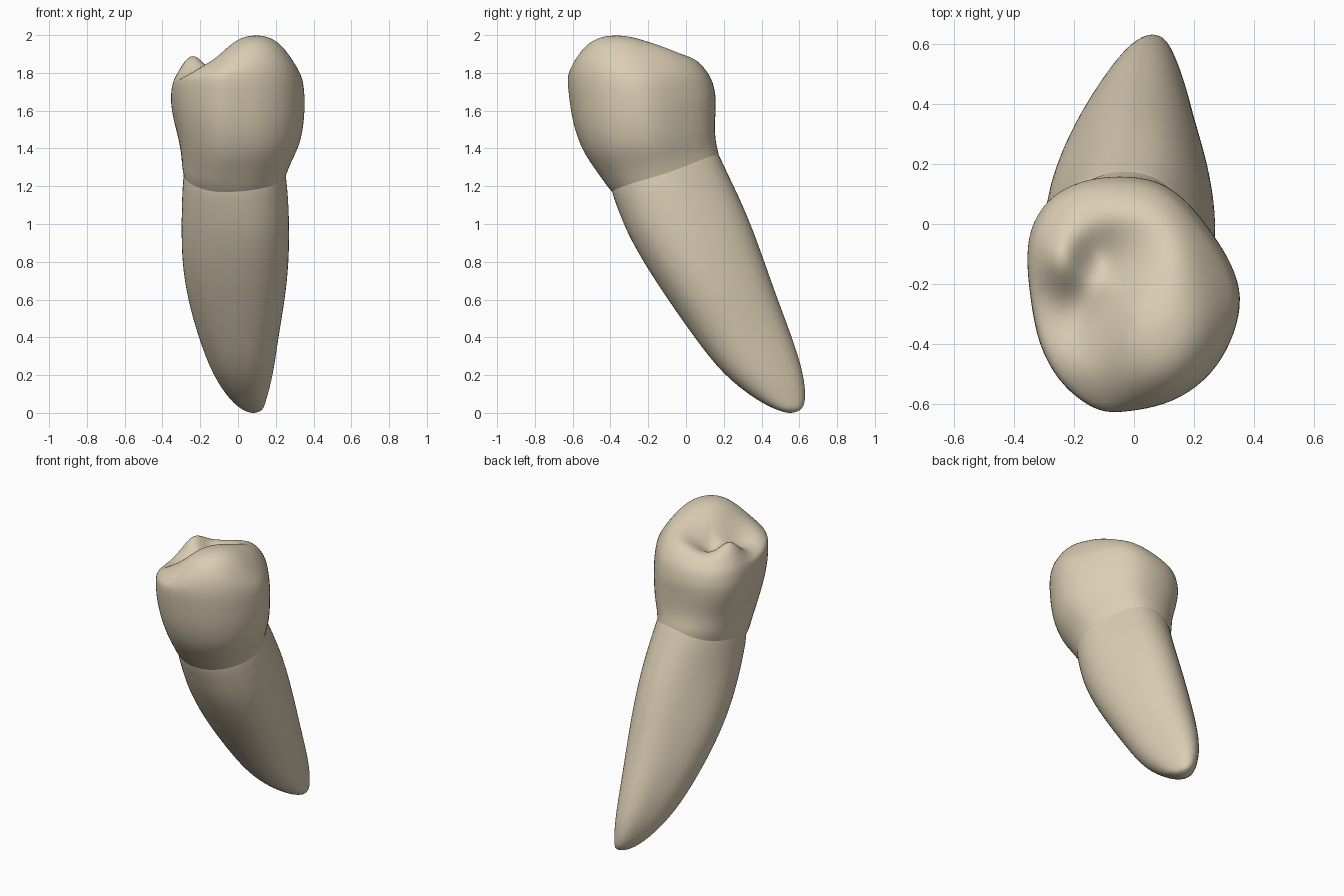
import bpy
import bmesh
from math import cos, sin, pi, exp, sqrt

cube = bpy.data.objects.get("Cube")
if cube:
    bpy.data.objects.remove(cube)

ivory = bpy.data.materials.new("ivory")
ivory.use_nodes = True
ivory.diffuse_color = (0.70, 0.61, 0.45, 1)
ivory.node_tree.nodes["Principled BSDF"].inputs["Base Color"].default_value = ivory.diffuse_color

# Crown outline, counter-clockwise from the rear
MID_Y = -0.23
OUTLINE = [(.17, .08), (.08, .15), (-.05, .165), (-.17, .15), (-.27, .1), (-.335, .01),
           (-.355, -.1), (-.34, -.25), (-.315, -.4), (-.25, -.52), (-.17, -.59), (-.1, -.625),
           (-.02, -.62), (.1, -.6), (.21, -.54), (.29, -.45), (.34, -.33), (.35, -.22),
           (.305, -.11), (.24, -.01)]
CROWN_SHAPE = [(x / .353, (y - MID_Y) / .395) for x, y in OUTLINE]

# Root section: rounded, slimmer at the rear corners and fuller at the front ones
ROOT_SHAPE = []
for i in range(20):
    a = 2 * pi * (i + 3) / 20
    r = 1 + .03 * (cos(a) - cos(3 * a)) - .07 * (sin(a) + sin(3 * a))
    ROOT_SHAPE.append((r * cos(a) + .05 * sin(a), r * sin(a)))


def ring(z, x0, x1, y0, y1, tilt=0.0, crown=0.0):
    """Cross-section fitted to its bounds, between the root and crown shapes."""
    cx, cy = (x0 + x1) / 2, (y0 + y1) / 2
    points = []
    for (ox, oy), (px, py) in zip(ROOT_SHAPE, CROWN_SHAPE):
        x = cx + (ox + (px - ox) * crown) * (x1 - x0) / 2 * 1.02
        y = cy + (oy + (py - oy) * crown) * (y1 - y0) / 2 * 1.02
        points.append((x, y, z + tilt * (y - cy)))
    return points


def loft(name, rings, bottom=None, top=None):
    """Skin a stack of rings, closing the ends with a fan where a tip is given."""
    bm = bmesh.new()
    rows = [[bm.verts.new(p) for p in r] for r in rings]
    n = len(rows[0])
    for a, b in zip(rows, rows[1:]):
        for i in range(n):
            j = (i + 1) % n
            bm.faces.new((a[i], a[j], b[j], b[i]))
    for tip, row in ((bottom, rows[0]), (top, rows[-1])):
        if tip:
            v = bm.verts.new(tip)
            for i in range(n):
                bm.faces.new((row[i], row[(i + 1) % n], v))
    bmesh.ops.recalc_face_normals(bm, faces=bm.faces)
    mesh = bpy.data.meshes.new(name)
    bm.to_mesh(mesh)
    bm.free()
    mesh.materials.append(ivory)
    mesh.shade_smooth()
    obj = bpy.data.objects.new(name, mesh)
    bpy.context.collection.objects.link(obj)
    sub = obj.modifiers.new("smooth", 'SUBSURF')
    sub.levels = sub.render_levels = 2


# Root: leans back and narrows to a blunt tip
root_rings = [
    ring(.012, .03, .13, .49, .61),
    ring(.06, -.035, .145, .385, .635),
    ring(.2, -.13, .182, .2, .626),
    ring(.4, -.203, .208, .05, .562),
    ring(.6, -.258, .242, -.09, .485),
    ring(.8, -.288, .262, -.21, .41, .05),
    ring(1.0, -.292, .265, -.305, .325, .15, .05),
    ring(1.15, -.294, .26, -.355, .24, .25, .25),
    ring(1.27, -.292, .252, -.4, .18, .28, .45),
    ring(1.36, -.27, .23, -.4, .14, .28, .45),
]
loft("root", root_rings, bottom=(.08, .55, -.004), top=(0, -.13, 1.37))


def bump(x, y, cx, cy, sx, sy, power=2):
    return exp(-sqrt(((x - cx) / sx) ** 2 + ((y - cy) / sy) ** 2) ** power)


def chewing_height(x, y):
    """Broad main cusp, small side cusp, rear ridge and the grooves between them."""
    return (1.785 + .217 * bump(x, y, .11, -.4, .23, .31, 3)
            + .14 * bump(x, y, -.25, -.12, .09, .11)
            + .10 * bump(x, y, .06, .05, .28, .12)
            + .055 * bump(x, y, .17, -.1, .12, .1)
            + .05 * bump(x, y, -.2, -.5, .1, .12)
            - .05 * bump(x, y, -.12, -.11, .07, .07)
            - .06 * bump(x, y, -.24, -.29, .10, .07))


# Crown: emerges from the neck, flares to a full belly, then closes over the cusps
crown_rings = [
    ring(1.22, -.275, .235, -.365, .18, .28, .45),
    ring(1.285, -.298, .257, -.418, .174, .28, .6),
    ring(1.34, -.302, .282, -.462, .16, .23, .75),
    ring(1.43, -.312, .332, -.545, .15, .14, .9),
    ring(1.55, -.34, .353, -.595, .152, .05, 1),
    ring(1.65, -.354, .356, -.612, .156, 0, 1),
    ring(1.73, -.349, .351, -.626, .152, -.1, 1),
]
rim = crown_rings[-1]
for t in (.97, .92, .84, .74, .62, .48, .33, .17):
    row = []
    for x, y, z in rim:
        px, py = -.02 + (x + .02) * t, MID_Y + (y - MID_Y) * t
        row.append((px, py, z + (chewing_height(px, py) - z) * sqrt(1 - t ** 6)))
    crown_rings.append(row)
loft("crown", crown_rings, top=(-.02, MID_Y, chewing_height(-.02, MID_Y)))
